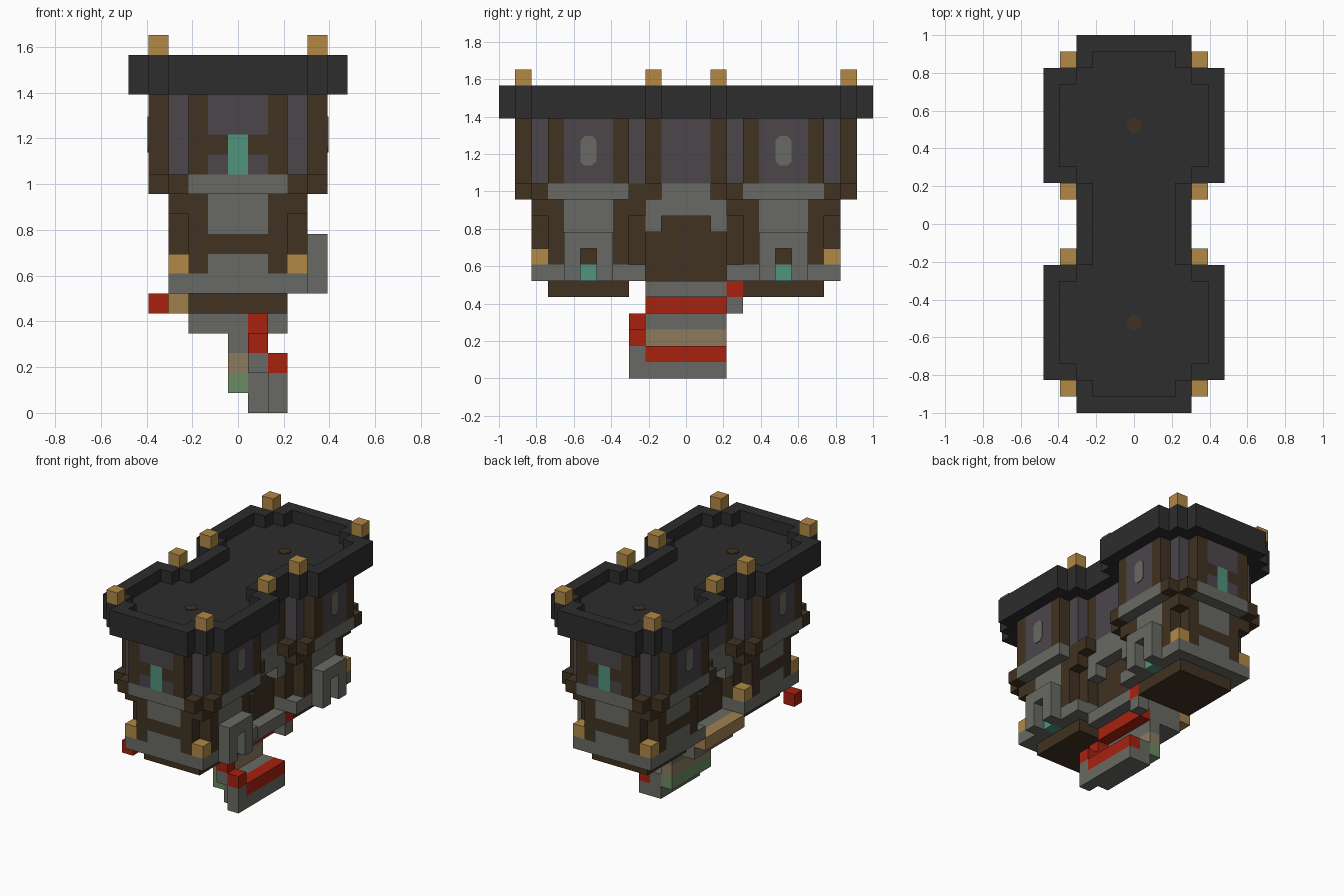
import bpy, bmesh
from mathutils import Vector

cube = bpy.data.objects.get("Cube")
if cube:
    bpy.data.objects.remove(cube)

UNIT = 2 / 23
grid = {}


def material(name, code):
    """Flat material from an sRGB hex code."""
    col = []
    for i in range(0, 6, 2):
        c = int(code[i:i + 2], 16) / 255
        col.append(c / 12.92 if c < 0.04 else ((c + 0.055) / 1.055) ** 2.4)
    mat = bpy.data.materials.new(name)
    mat.use_nodes = True
    mat.diffuse_color = (*col, 1)
    bsdf = next(n for n in mat.node_tree.nodes if n.type == "BSDF_PRINCIPLED")
    bsdf.inputs["Base Color"].default_value = (*col, 1)
    bsdf.inputs["Roughness"].default_value = 0.9
    return mat


charcoal = material("charcoal", "2d2d2d")
gold = material("gold", "b18946")
timber = material("dark timber", "413222")
plaster = material("purple plaster", "4c464b")
stone = material("grey stone", "696a63")
teal = material("teal", "50937d")
red = material("red", "a8210f")
tan = material("tan", "8c7a5f")
sand = material("sand", "a08050")
moss = material("moss green", "6b8b64")


def put(part, mat, x, y, z, w=1, d=1, h=1):
    """Fill blocks centred on x, y with base z; mat None clears them."""
    for i in range(x - w // 2, x + w // 2 + 1):
        for j in range(y - d // 2, y + d // 2 + 1):
            for k in range(z, z + h):
                if mat:
                    grid[i, j, k] = (part, mat)
                else:
                    grid.pop((i, j, k), None)


def make_object(name, bm, mat):
    mesh = bpy.data.meshes.new(name)
    bm.to_mesh(mesh)
    bm.free()
    mesh.materials.append(mat)
    obj = bpy.data.objects.new(name, mesh)
    bpy.context.collection.objects.link(obj)


def build(part, mat):
    """Turn the exposed block faces of one part into a mesh."""
    bm = bmesh.new()
    for cell, owner in grid.items():
        if owner != (part, mat):
            continue
        mid = Vector((cell[0], cell[1], cell[2] + 0.5))
        for axis in range(3):
            for sign in (-1, 1):
                step = [0, 0, 0]
                step[axis] = sign
                if tuple(c + s for c, s in zip(cell, step)) in grid:
                    continue
                ring = []
                for a, b in ((-1, -1), (1, -1), (1, 1), (-1, 1)):
                    p = mid.copy()
                    p[axis] += sign / 2
                    p[(axis + 1) % 3] += a / 2
                    p[(axis + 2) % 3] += b / 2
                    ring.append(bm.verts.new(p * UNIT))
                bm.faces.new(ring[::sign])
    bmesh.ops.remove_doubles(bm, verts=bm.verts, dist=UNIT / 100)
    bmesh.ops.dissolve_limit(bm, angle_limit=0.01, verts=bm.verts, edges=bm.edges)
    make_object(part, bm, mat)


def plate(name, mat, centre, axis, a, b, cut=0.3):
    """Thin plate with cut corners facing along an axis."""
    bm = bmesh.new()
    rim = [(a, b - cut), (a - cut, b), (cut - a, b), (-a, b - cut),
           (-a, cut - b), (cut - a, -b), (a - cut, -b), (a, cut - b)]
    verts = []
    for u, v in rim:
        p = Vector(centre)
        p[(axis + 1) % 3] += u
        p[(axis + 2) % 3] += v
        verts.append(bm.verts.new(p * UNIT))
    face = bm.faces.new(verts)
    out = bmesh.ops.extrude_face_region(bm, geom=[face])["geom"]
    shift = Vector((0, 0, 0))
    shift[axis] = 0.005 if centre[axis] > 0 else -0.005
    bmesh.ops.translate(bm, vec=shift, verts=[g for g in out if isinstance(g, bmesh.types.BMVert)])
    bmesh.ops.recalc_face_normals(bm, faces=bm.faces)
    make_object(name, bm, mat)


# Bridge between the towers
put("bridge_floor", stone, 0, 0, 5, 5, 5)
put("bridge_wall", timber, 0, 0, 6, 3, 5, 4)
put("bridge_ledge", stone, 0, 0, 10, 5, 5, 2)
for x in (-2, 2):
    for y in (-2, 2):
        put("bridge_bracket", stone, x, y, 9)
put("bridge_upper_wall", plaster, 0, 0, 12, 5, 3, 4)

# Towers
for cy in (-6, 6):
    # foot, base and lower storey
    put("tower_foot", timber, 0, cy, 5, 5, 5)
    put("tower_base", stone, 0, cy, 6, 7, 7)
    put("lower_wall", timber, 0, cy, 7, 5, 7, 4)
    put("lower_wall", timber, 0, cy, 7, 7, 5, 4)
    for w, d in ((3, 7), (7, 3)):
        put("lower_panel", stone, 0, cy, 7, w, d, 4)
        put("lower_beam", timber, 0, cy, 8, w, d)
    # ledge with corner corbels
    put("ledge_corner", timber, 0, cy, 11, 7, 7)
    put("ledge", stone, 0, cy, 11, 5, 9)
    put("ledge", stone, 0, cy, 11, 9, 5)
    for sx in (-1, 1):
        for sy in (-1, 1):
            put("corbel", timber, 3 * sx, cy + 3 * sy, 10)
            put("corbel", timber, 3 * sx, cy + 4 * sy, 11)
            put("corbel", timber, 4 * sx, cy + 3 * sy, 11)
            put("corbel", timber, 2 * sx, cy - 4 * cy // abs(cy), 11)
    # upper storey
    put("upper_corner", plaster, 0, cy, 12, 7, 7, 4)
    for w, d, pw, pd in ((5, 9, 3, 9), (9, 5, 9, 3)):
        put("upper_post", timber, 0, cy, 12, w, d, 4)
        put("upper_panel", plaster, 0, cy, 12, pw, pd, 4)
    put("upper_beam", timber, 0, cy, 13, 3, 9)
    put("banner", teal, 0, cy * 10 // 6 if cy > 0 else -10, 12, h=2)
    # porch on the stair side, with a doorway
    put("porch", stone, 4, cy, 6, 1, 3, 3)
    put("porch", None, 4, cy, 6, h=2)
    put("door_back", timber, 3, cy, 7)
    put("door_sill", teal, 3, cy, 6)
    # lamps on the outer base corners
    for x in (-3, 3):
        put("base_lamp", gold, x, cy * 3 // 2, 7)
put("base_lamp", gold, -3, -3, 7)
put("corbel", None, 4, -3, 11)

# Roof slab, hollowed to leave a stepped parapet
put("roof", charcoal, 0, 0, 16, 7, 5, 2)
for cy in (-6, 6):
    for w, d in ((7, 11), (9, 9), (11, 7)):
        put("roof", charcoal, 0, cy, 16, w, d, 2)
put("roof", None, 0, 0, 17, 5, 5)
for cy in (-6, 6):
    for w, d in ((5, 9), (7, 7), (9, 5)):
        put("roof", None, 0, cy, 17, w, d)
for x in (-4, 4):
    for y in (-10, -2, 2, 10):
        put("roof_lamp", gold, x, y, 18)

# Winding stair under the bridge
put("stair_core", moss, 0, 0, 1, 1, 5)
put("stair_core_band", tan, 0, 0, 2, 1, 5)
put("stair_top", stone, 0, 0, 3, 1, 5, 2)
for x in (-2, -1):
    put("stair_top", stone, x, 0, 4, 1, 5)
put("stair_support", stone, 1, 0, 0, 1, 5, 2)
put("stair_support", stone, 2, 0, 0, 1, 5)
put("stair_support", stone, 2, -3, 0, h=2)
put("stair_support", stone, 1, -3, 2)
put("stair_support", stone, 2, 3, 4)
put("stair_tread", red, 2, 0, 1, 1, 5)
put("stair_tread", red, 2, -3, 2)
put("stair_tread", red, 1, -3, 3)
put("stair_tread", red, 1, 0, 4, 1, 5)
put("stair_tread", red, 2, 3, 5)
put("side_step", sand, -3, 0, 5, 1, 5)
put("side_block", red, -4, -8, 5)

for part, mat in sorted(set(grid.values()), key=lambda o: o[0]):
    build(part, mat)

# Side windows and roof hatches
for cy in (-6, 6):
    for side in (-1, 1):
        plate("side_window", stone, (4.5 * side, cy, 14), 0, 0.5, 0.9, 0.25)
    plate("roof_hatch", timber, (0, cy, 17), 2, 0.45, 0.45)
